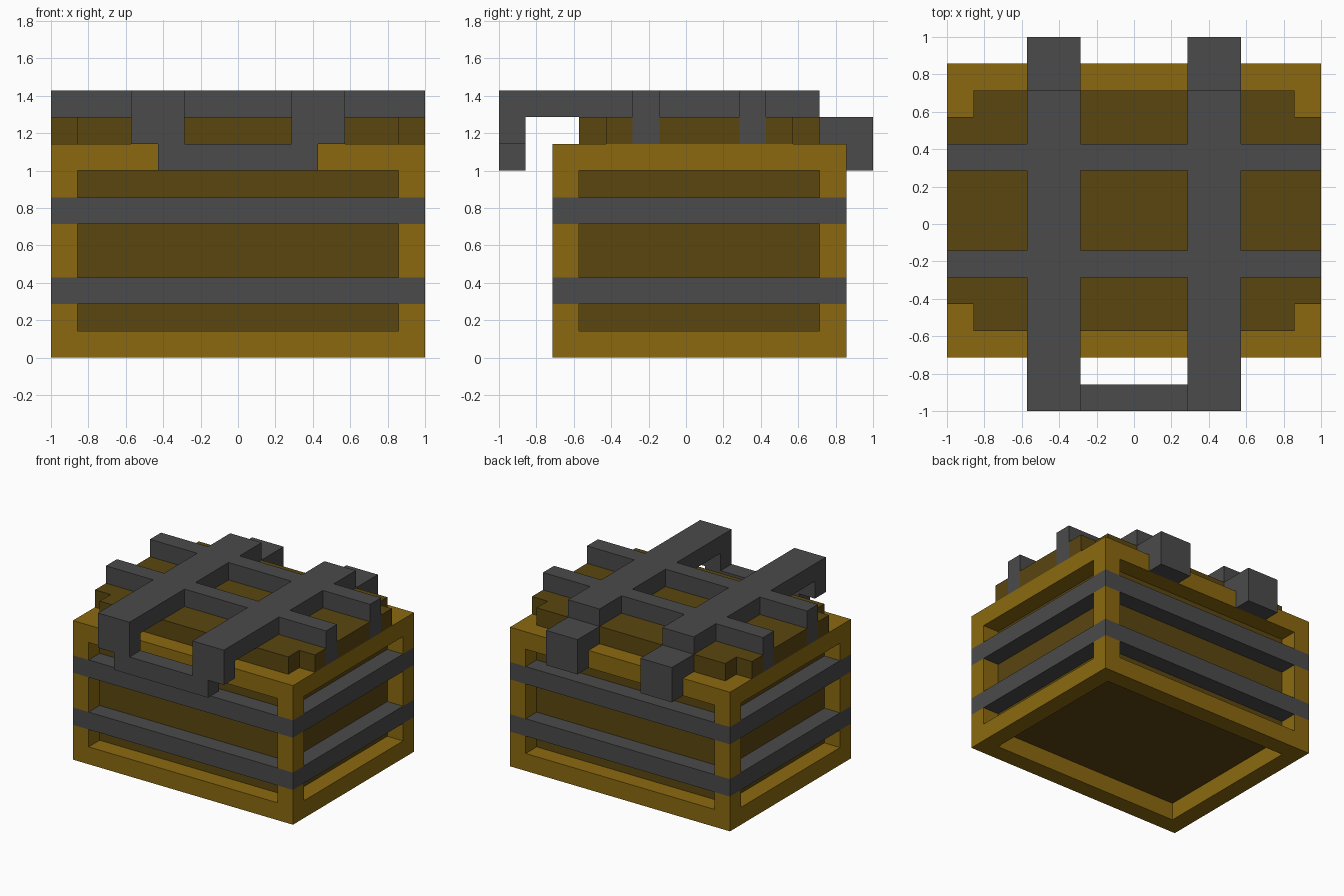
import bpy
import bmesh
from mathutils import Matrix, Vector

if "Cube" in bpy.data.objects:
    bpy.data.objects.remove(bpy.data.objects["Cube"], do_unlink=True)

U = 1 / 7  # block size; all parts are laid out in whole blocks


def material(name, rgb):
    mat = bpy.data.materials.new(name)
    mat.use_nodes = True
    colour = (*rgb, 1)
    mat.diffuse_color = colour
    mat.node_tree.nodes["Principled BSDF"].inputs["Base Color"].default_value = colour
    return mat


light_wood = material("light_wood", (0.258, 0.141, 0.005))
dark_wood = material("dark_wood", (0.102, 0.061, 0.005))
iron = material("iron", (0.069, 0.069, 0.069))


def blocks(name, mat, boxes):
    """One object made of boxes, each given as x, y and z ranges in blocks."""
    bm = bmesh.new()
    for box in boxes:
        low, high = (Vector(end) * U for end in zip(*box))
        place = Matrix.Translation((low + high) / 2) @ Matrix.Diagonal((*(high - low), 1))
        bmesh.ops.create_cube(bm, size=1, matrix=place)
    mesh = bpy.data.meshes.new(name)
    bm.to_mesh(mesh)
    bm.free()
    mesh.materials.append(mat)
    obj = bpy.data.objects.new(name, mesh)
    bpy.context.collection.objects.link(obj)
    return obj


def mirrored(boxes):
    """The boxes and their reflections across x = 0."""
    return boxes + [((-x[1], -x[0]), y, z) for x, y, z in boxes]


def ring(z):
    """Four bars round the crate, one block thick."""
    sides = mirrored([((6, 7), (-5, 6), z)])
    return sides + [((-6, 6), y, z) for y in ((-5, -4), (5, 6))]


# Crate body: recessed panels, rims, corner posts and iron bands
blocks("recessed_panels", dark_wood, [((-6, 6), (-4, 5), (1, 8))])
blocks("bottom_rim", light_wood, ring((0, 1)))
blocks("top_rim", light_wood, ring((7, 8)))
blocks("corner_posts", light_wood, mirrored(
    [((6, 7), y, z) for y in ((-5, -4), (5, 6)) for z in ((1, 2), (3, 5), (6, 7))]))
blocks("lower_band", iron, ring((2, 3)))
blocks("upper_band", iron, ring((5, 6)))

# Lid with side ledges between the strap ends
blocks("lid", dark_wood, [((-6, 6), (-4, 5), (8, 9))])
blocks("lid_ledges", dark_wood, mirrored(
    [((6, 7), y, (8, 9)) for y in ((-3, -2), (-1, 2), (3, 4))]))

# Cross straps, turned down at the sides
for name, y in (("front_cross_strap", (-2, -1)), ("back_cross_strap", (2, 3))):
    blocks(name, iron, [((-2, 2), y, (9, 10))]
           + mirrored([((4, 7), y, (9, 10)), ((6, 7), y, (8, 9))]))

# Long straps with front drops, handle and back hinges
blocks("long_straps", iron, mirrored([((2, 4), (-7, 5), (9, 10))]))
blocks("front_drops", iron, mirrored([((2, 4), (-7, -6), (8, 9))]))
blocks("front_handle", iron, [((-3, 3), (-7, -6), (7, 8))])
blocks("hinges", iron, mirrored(
    [((2, 4), (5, 7), (8, 9)), ((2, 4), (6, 7), (7, 8))]))
